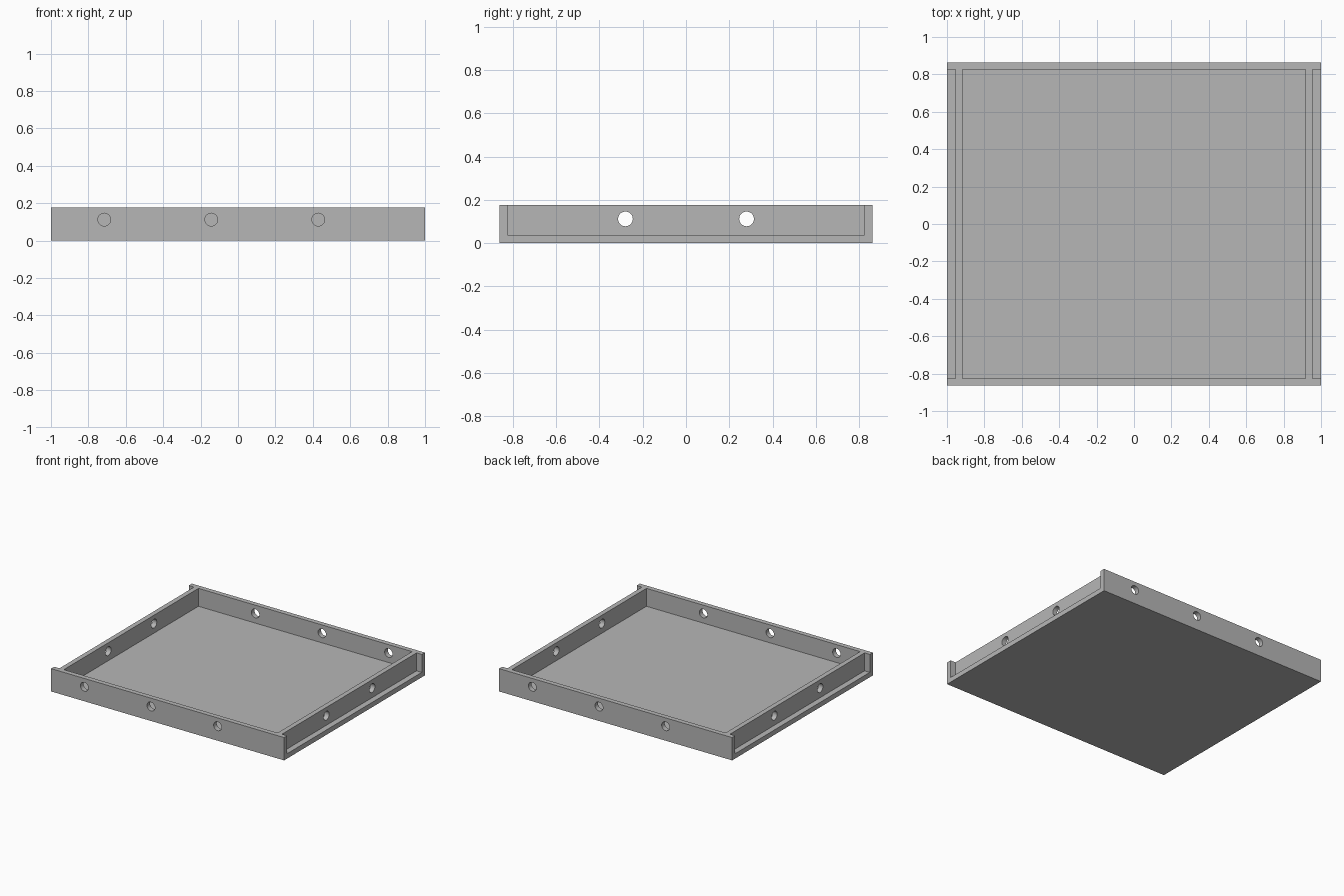
import bpy
from math import pi, radians

if "Cube" in bpy.data.objects:
    bpy.data.objects.remove(bpy.data.objects["Cube"], do_unlink=True)

HX, HY, H = 1.0, 0.863, 0.177    # outer half sizes and height
T = 0.038                        # wall and floor thickness
INNER_X, INNER_Y = 0.917, HY - T
HOLE_Z, HOLE_R = 0.112, 0.034

grey = bpy.data.materials.new("mid grey")
grey.use_nodes = True
grey.diffuse_color = (0.47, 0.47, 0.47, 1)
grey.node_tree.nodes["Principled BSDF"].inputs["Base Color"].default_value = grey.diffuse_color


def box(name, low, high):
    bpy.ops.mesh.primitive_cube_add(size=1, location=[(a + b) / 2 for a, b in zip(low, high)])
    ob = bpy.context.object
    ob.name = name
    ob.scale = [b - a for a, b in zip(low, high)]
    bpy.ops.object.transform_apply(location=True, rotation=False, scale=True)
    return ob


def rod(location, rotation, length):
    bpy.ops.mesh.primitive_cylinder_add(vertices=48, radius=HOLE_R, depth=length,
                                        location=location, rotation=rotation)
    return bpy.context.object


def cut(target, cutter):
    mod = target.modifiers.new("cut", "BOOLEAN")
    mod.operation = "DIFFERENCE"
    mod.solver = "EXACT"
    mod.object = cutter
    bpy.context.view_layer.objects.active = target
    bpy.ops.object.modifier_apply(modifier=mod.name)
    bpy.data.objects.remove(cutter, do_unlink=True)


tray = box("tray", (-HX, -HY, 0), (HX, HY, H))
tray.data.materials.append(grey)

# Inner cavity
cut(tray, box("cavity_cutter", (-INNER_X, -INNER_Y, T), (INNER_X, INNER_Y, 1)))

# Open recess above a ledge on each end
for side in (-1, 1):
    xs = sorted((side * (INNER_X + T), side * 1.5))
    cut(tray, box("recess_cutter", (xs[0], -INNER_Y, T), (xs[1], INNER_Y, 1)))

# Holes through both end walls
for y in (-0.28, 0.28):
    cut(tray, rod((0, y, HOLE_Z), (0, pi / 2, 0), 3))

# Offset holes in the front wall, turned half way round for the back wall
for side in (-1, 1):
    for x in (0.715, 0.143, -0.429):
        cut(tray, rod((side * x, side * (HY - T / 2), HOLE_Z), (pi / 2, 0, 0), 0.2))

bpy.ops.object.select_all(action="DESELECT")
tray.select_set(True)
bpy.context.view_layer.objects.active = tray
bpy.ops.object.shade_smooth_by_angle(angle=radians(30))
